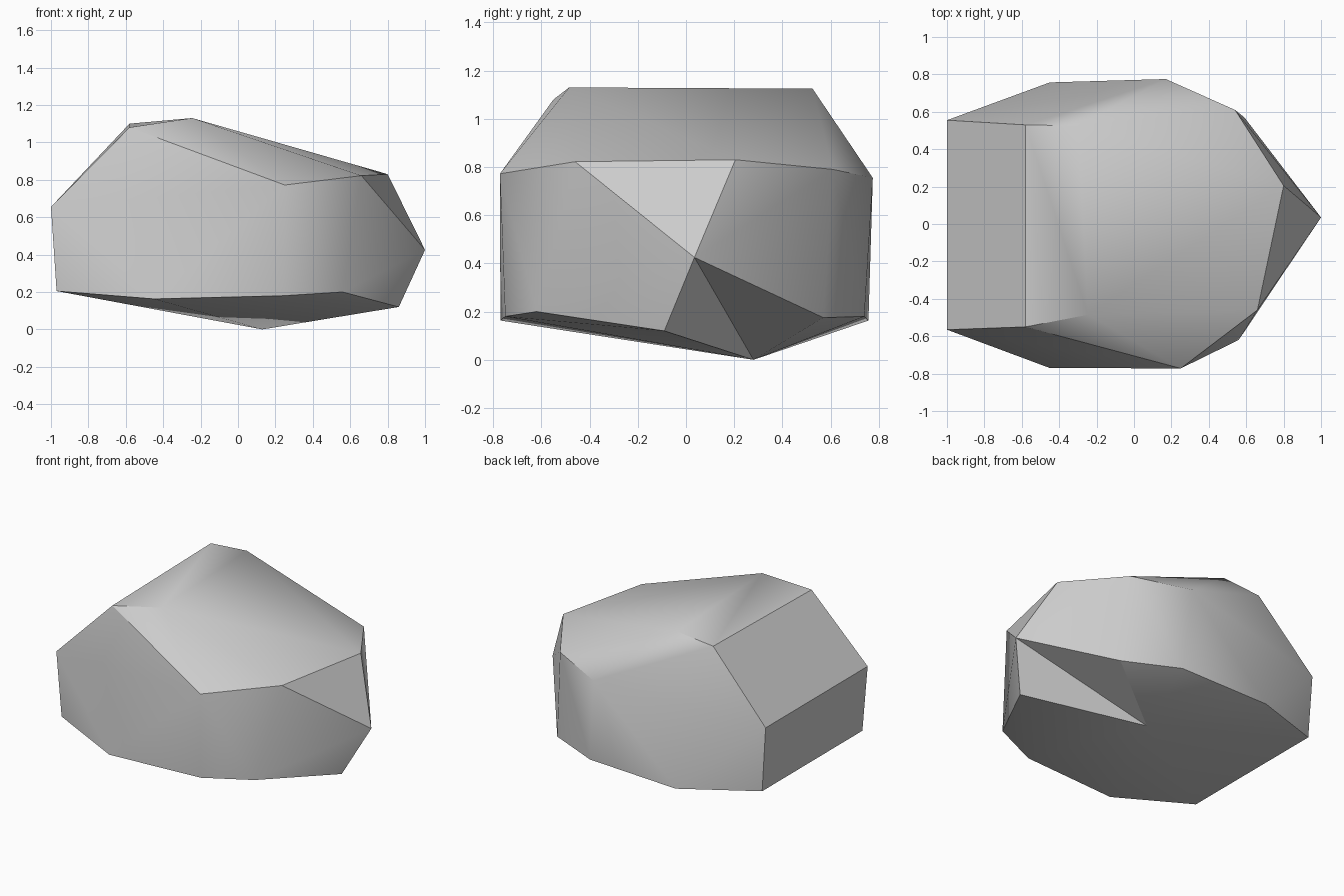
import bpy, bmesh, math

old = bpy.data.objects.get("Cube")
if old:
    bpy.data.objects.remove(old, do_unlink=True)

# Stone material
stone = bpy.data.materials.new("stone grey")
stone.use_nodes = True
grey = (0.6, 0.6, 0.6, 1)
stone.diffuse_color = grey
stone.node_tree.nodes["Principled BSDF"].inputs["Base Color"].default_value = grey

# Corner points of the boulder, level by level
crown = [(-.58, -.55, 1.08), (-.58, .53, 1.1), (-.3, .525, 1.125), (-.245, -.485, 1.13)]
shoulder = [(-1, -.565, .655), (.25, -.772, .772), (.66, -.46, .822), (.8, .205, .83),
            (.54, .61, .79), (.17, .775, .755), (-1, .555, .655)]
foot = [(-.97, -.55, .205), (-.45, -.77, .163), (.24, -.75, .18), (.56, -.62, .2),
        (.22, .74, .18), (-.45, .757, .163), (-.97, .55, .205)]
nose, chin, base, heel = (1, .035, .425), (.86, -.09, .12), (.13, .28, 0), (.59, .57, .175)

# Wrap the corners in a hull
bm = bmesh.new()
for co in crown + shoulder + foot:
    bm.verts.new(co)
nose_v, chin_v, base_v, heel_v = [bm.verts.new(co) for co in (nose, chin, base, heel)]
bmesh.ops.convex_hull(bm, input=bm.verts[:])

# Fold in the hollow under the nose
span = bm.edges.get((chin_v, heel_v))
if span:
    bmesh.ops.rotate_edges(bm, edges=[span], use_ccw=False)
bmesh.ops.recalc_face_normals(bm, faces=bm.faces[:])

mesh = bpy.data.meshes.new("boulder")
bm.to_mesh(mesh)
bm.free()
mesh.materials.append(stone)
boulder = bpy.data.objects.new("boulder", mesh)
bpy.context.collection.objects.link(boulder)

# Soft shading with the strong ridges kept sharp
bpy.ops.object.select_all(action='DESELECT')
boulder.select_set(True)
bpy.context.view_layer.objects.active = boulder
bpy.ops.object.shade_smooth_by_angle(angle=math.radians(30))
